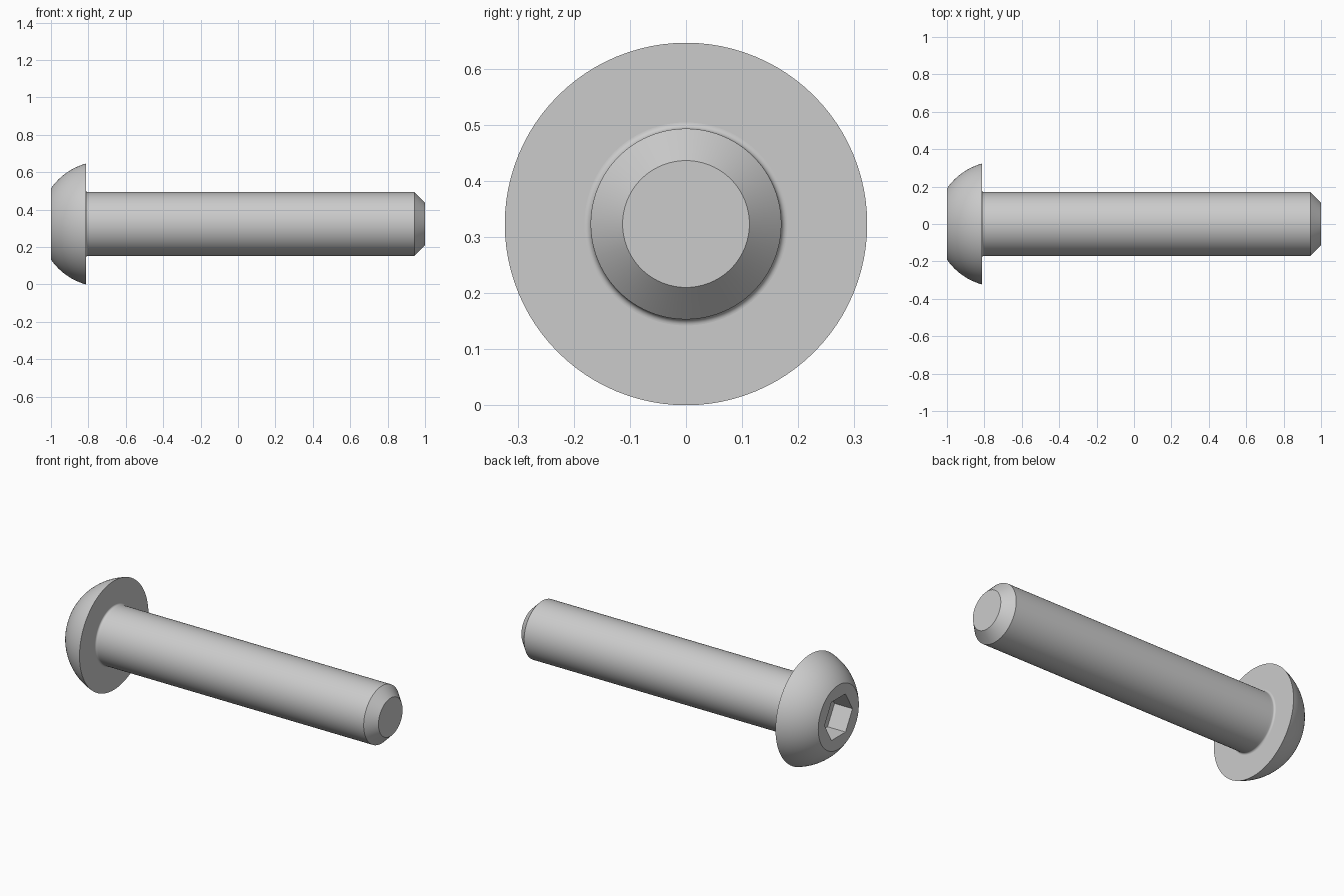
import bpy
import bmesh
from math import sin, cos, pi, hypot, atan2, radians

if "Cube" in bpy.data.objects:
    bpy.data.objects.remove(bpy.data.objects["Cube"], do_unlink=True)

SEGMENTS = 96
HEAD_R, CROWN_R, SHAFT_R, TIP_R = 0.323, 0.19, 0.17, 0.113
HEAD_X, SOCKET_X = -0.813, -0.882
FILLET, HEX_APOTHEM = 0.011, 0.1133

steel = bpy.data.materials.new("steel grey")
steel.use_nodes = True
steel.diffuse_color = (0.6, 0.6, 0.6, 1)
steel.node_tree.nodes["Principled BSDF"].inputs["Base Color"].default_value = (0.6, 0.6, 0.6, 1)


def circle(radius):
    return lambda a: radius


def hexagon(apothem):
    return lambda a: apothem / cos(a % (pi / 3) - pi / 6)


def lathe(name, rings, cap_first=False, cap_last=False):
    """Skin a row of (x, radius function) rings around the bolt axis."""
    bm = bmesh.new()
    loops = []
    for x, radius in rings:
        loop = []
        for i in range(SEGMENTS):
            a = 2 * pi * i / SEGMENTS
            r = radius(a + 1e-7)
            loop.append(bm.verts.new((x, r * cos(a), HEAD_R + r * sin(a))))
        loops.append(loop)
    for p, q in zip(loops, loops[1:]):
        for i in range(SEGMENTS):
            j = (i + 1) % SEGMENTS
            bm.faces.new((p[i], p[j], q[j], q[i]))
    if cap_first:
        bm.faces.new(loops[0])
    if cap_last:
        bm.faces.new(loops[-1])
    bmesh.ops.recalc_face_normals(bm, faces=bm.faces)
    mesh = bpy.data.meshes.new(name)
    bm.to_mesh(mesh)
    bm.free()
    mesh.materials.append(steel)
    obj = bpy.data.objects.new(name, mesh)
    bpy.context.collection.objects.link(obj)
    bpy.ops.object.select_all(action='DESELECT')
    obj.select_set(True)
    bpy.context.view_layer.objects.active = obj
    bpy.ops.object.shade_smooth_by_angle(angle=radians(25))
    return obj


# Domed head with hex socket: the dome is an arc centred on the axis
height = HEAD_X + 1
offset = (height ** 2 + HEAD_R ** 2 - CROWN_R ** 2) / (2 * height)
centre, dome_r = offset - 1, hypot(offset, CROWN_R)
start = atan2(CROWN_R, offset)
end = atan2(HEAD_R, centre - HEAD_X)
STEPS = 16
head = [(SOCKET_X, hexagon(HEX_APOTHEM)), (-1, hexagon(HEX_APOTHEM))]
for k in range(STEPS + 1):
    t = start + (end - start) * k / STEPS
    head.append((centre - dome_r * cos(t), circle(dome_r * sin(t))))
head.append((HEAD_X, circle(SHAFT_R + FILLET)))
lathe("button_head", head, cap_first=True)

# Shaft with a small fillet under the head and a chamfered tip
shaft = []
for k in range(9):
    t = pi / 2 * k / 8
    shaft.append((HEAD_X + FILLET * (1 - cos(t)), circle(SHAFT_R + FILLET * (1 - sin(t)))))
shaft += [(HEAD_X + 2 * FILLET, circle(SHAFT_R)),
          (1 - (SHAFT_R - TIP_R), circle(SHAFT_R)),
          (1, circle(TIP_R))]
lathe("shaft", shaft, cap_last=True)
